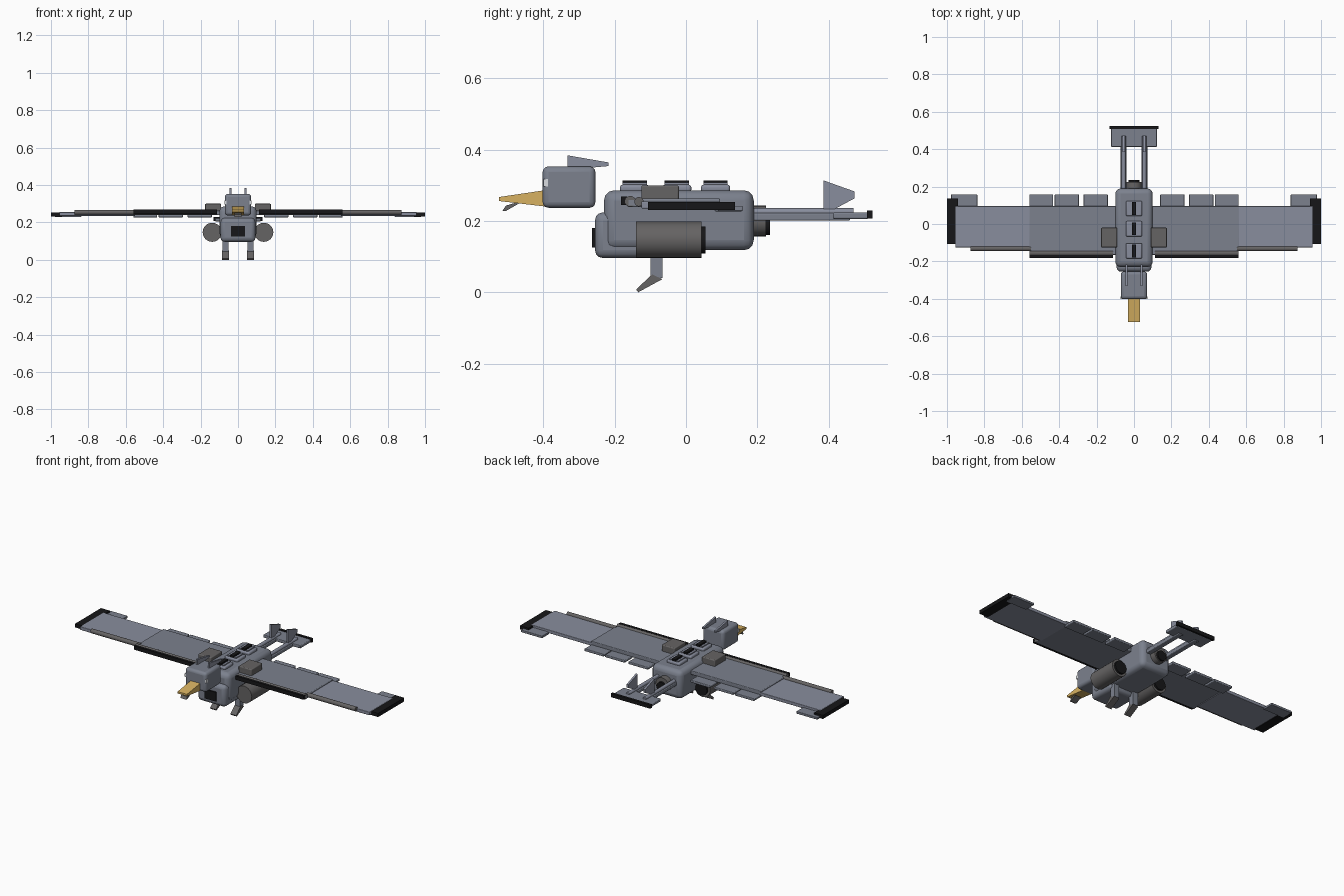
import bpy, bmesh, math
from mathutils import Matrix

if "Cube" in bpy.data.objects:
    bpy.data.objects.remove(bpy.data.objects["Cube"])


def mat(name, c):
    m = bpy.data.materials.new(name)
    m.diffuse_color = (*c, 1)
    m.use_nodes = True
    m.node_tree.nodes["Principled BSDF"].inputs["Base Color"].default_value = m.diffuse_color
    return m


PLATE = mat("plate", (0.20, 0.22, 0.27))
LIGHT = mat("light_plate", (0.25, 0.27, 0.34))
METAL = mat("dark_metal", (0.13, 0.125, 0.125))
BLACK = mat("black", (0.008, 0.008, 0.009))
GOLD = mat("gold", (0.68, 0.44, 0.12))
EYE = mat("eye", (0.7, 0.72, 0.75))


def finish(bm, name, m, bevel=0.0, smooth=False):
    bmesh.ops.recalc_face_normals(bm, faces=bm.faces)
    me = bpy.data.meshes.new(name)
    bm.to_mesh(me)
    bm.free()
    ob = bpy.data.objects.new(name, me)
    bpy.context.collection.objects.link(ob)
    me.materials.append(m)
    if bevel:
        b = ob.modifiers.new("bevel", 'BEVEL')
        b.width, b.segments = bevel, 3
        b.limit_method = 'ANGLE'
    if bevel or smooth:
        bpy.ops.object.select_all(action='DESELECT')
        ob.select_set(True)
        bpy.context.view_layer.objects.active = ob
        bpy.ops.object.shade_smooth_by_angle(angle=math.radians(35))
    return ob


def box(name, x, y, z, m, bevel=0.0):
    """Box from (min, max) ranges."""
    bm = bmesh.new()
    bmesh.ops.create_cube(bm, size=1)
    for v in bm.verts:
        for i, r in enumerate((x, y, z)):
            v.co[i] = (r[0] + r[1]) / 2 + v.co[i] * (r[1] - r[0])
    return finish(bm, name, m, bevel)


def plate(name, pts, x0, x1, m, bevel=0.0):
    """Side (y, z) outline extruded along x."""
    bm = bmesh.new()
    f = bm.faces.new([bm.verts.new((x0, y, z)) for y, z in pts])
    g = bmesh.ops.extrude_face_region(bm, geom=[f])
    for v in g["geom"]:
        if isinstance(v, bmesh.types.BMVert):
            v.co.x = x1
    return finish(bm, name, m, bevel)


def tube(name, axis, a, b, c1, c2, r, m, r2=None, bevel=0.0):
    """Cylinder along 'x' (c1=y, c2=z) or 'y' (c1=x, c2=z) from a to b."""
    bm = bmesh.new()
    mid = (a + b) / 2
    if axis == 'x':
        M = Matrix.Translation((mid, c1, c2)) @ Matrix.Rotation(math.pi / 2, 4, 'Y')
    else:
        M = Matrix.Translation((c1, mid, c2)) @ Matrix.Rotation(-math.pi / 2, 4, 'X')
    bmesh.ops.create_cone(bm, cap_ends=True, segments=24, radius1=r,
                          radius2=r if r2 is None else r2, depth=abs(b - a), matrix=M)
    return finish(bm, name, m, bevel, True)


# body, chest and intake
box("body", (-0.1, 0.1), (-0.23, 0.19), (0.118, 0.286), PLATE, 0.028)
box("chest", (-0.093, 0.093), (-0.255, -0.08), (0.096, 0.224), PLATE, 0.022)
box("chest_intake", (-0.038, 0.038), (-0.263, -0.24), (0.125, 0.18), BLACK)

# head, beak and lower jaw
box("head", (-0.07, 0.07), (-0.402, -0.254), (0.237, 0.353), PLATE, 0.016)
plate("beak", [(-0.39, 0.287), (-0.525, 0.267), (-0.525, 0.256), (-0.39, 0.24)],
      -0.031, 0.031, GOLD)
plate("lower_jaw", [(-0.475, 0.252), (-0.505, 0.243), (-0.515, 0.228), (-0.505, 0.228), (-0.47, 0.248)],
      -0.02, 0.02, METAL)

# back vents
for i, y in enumerate((-0.144, -0.026, 0.083)):
    box(f"vent_base_{i}", (-0.044, 0.044), (y - 0.041, y + 0.041), (0.28, 0.302), LIGHT, 0.008)
    box(f"vent_slot_{i}", (-0.012, 0.012), (y - 0.034, y + 0.034), (0.29, 0.313), BLACK)
    for s in (-1, 1):
        xs = sorted((s * 0.017, s * 0.03))
        box(f"vent_bar_{i}", xs, (y - 0.034, y + 0.034), (0.29, 0.308), LIGHT)

# rear centre nozzle
tube("rear_nozzle", 'y', 0.17, 0.225, 0, 0.2, 0.043, METAL)
tube("rear_nozzle_mouth", 'y', 0.22, 0.236, 0, 0.19, 0.03, BLACK)

# tail plane
box("tail_plane", (-0.123, 0.123), (0.412, 0.512), (0.206, 0.224), PLATE, 0.004)
box("tail_edge", (-0.13, 0.13), (0.508, 0.523), (0.207, 0.229), BLACK)

for s, side in ((-1, "left"), (1, "right")):
    def X(a, b):
        return tuple(sorted((s * a, s * b)))

    # eyes and head crests
    box(f"eye_{side}", X(0.058, 0.072), (-0.4, -0.387), (0.297, 0.317), EYE)
    plate(f"crest_{side}", [(-0.332, 0.384), (-0.332, 0.35), (-0.26, 0.35), (-0.217, 0.354), (-0.217, 0.364)],
          s * 0.034, s * 0.045, LIGHT)

    # engine pod
    tube(f"engine_{side}", 'y', -0.14, 0.043, s * 0.138, 0.147, 0.051, METAL)
    tube(f"engine_nozzle_{side}", 'y', 0.04, 0.055, s * 0.138, 0.147, 0.038, BLACK)

    # shoulder housing
    box(f"shoulder_{side}", X(0.09, 0.176), (-0.125, -0.02), (0.245, 0.3), METAL, 0.005)

    # leg and foot
    box(f"leg_{side}", X(0.05, 0.083), (-0.1, -0.066), (0.04, 0.125), PLATE)
    plate(f"foot_{side}", [(-0.095, 0.05), (-0.066, 0.037), (-0.134, 0.0), (-0.14, 0.008)],
          s * 0.048, s * 0.086, METAL)

    # inner wing with leading edge
    box(f"inner_wing_{side}", X(0.09, 0.56), (-0.165, 0.096), (0.239, 0.263), PLATE, 0.004)
    tube(f"inner_slat_{side}", 'x', *X(0.112, 0.56), -0.156, 0.255, 0.015, METAL)
    box(f"inner_edge_{side}", X(0.112, 0.56), (-0.182, -0.166), (0.245, 0.268), BLACK)
    # outer wing with leading edge
    box(f"outer_wing_{side}", X(0.55, 0.955), (-0.125, 0.096), (0.235, 0.255), LIGHT, 0.003)
    tube(f"outer_slat_{side}", 'x', *X(0.55, 0.873), -0.132, 0.254, 0.013, METAL)
    box(f"wing_tip_{side}", X(0.942, 1.0), (-0.107, 0.137), (0.231, 0.253), BLACK)
    # trailing flaps
    for i, (a, b) in enumerate(((0.14, 0.27), (0.294, 0.424), (0.432, 0.56))):
        box(f"flap_{i}_{side}", X(a, b), (0.08, 0.159), (0.227, 0.242), PLATE, 0.004)
    box(f"tip_flap_{side}", X(0.838, 0.978), (0.09, 0.159), (0.228, 0.242), PLATE, 0.003)

    # tail boom, rod and fin
    box(f"tail_boom_{side}", X(0.039, 0.071), (0.18, 0.46), (0.201, 0.222), PLATE, 0.004)
    tube(f"tail_rod_{side}", 'y', 0.18, 0.47, s * 0.055, 0.225, 0.011, LIGHT)
    plate(f"tail_fin_{side}", [(0.385, 0.314), (0.472, 0.283), (0.472, 0.263), (0.414, 0.232), (0.385, 0.232)],
          s * 0.049, s * 0.061, LIGHT)
